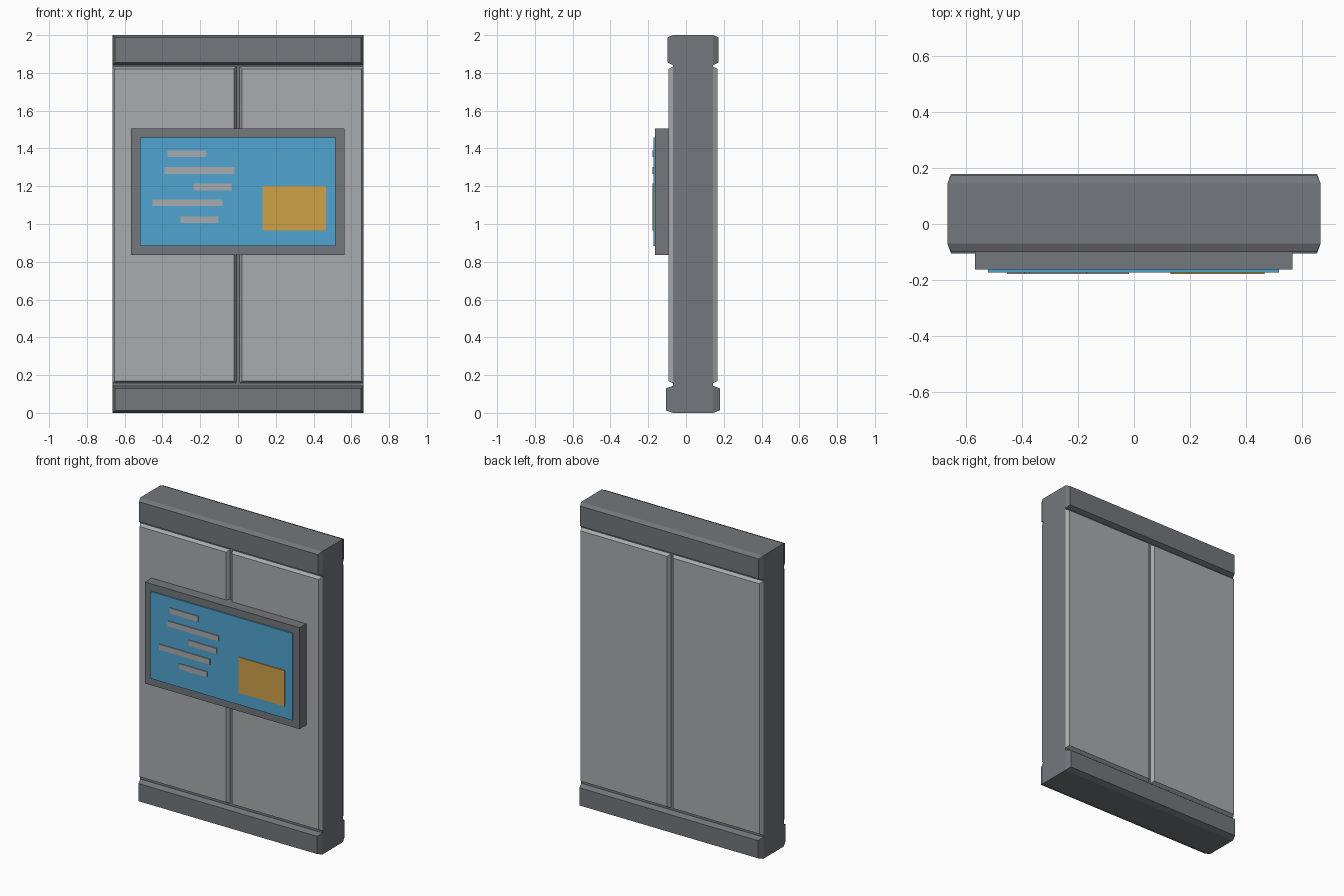
import bpy, bmesh

if "Cube" in bpy.data.objects:
    bpy.data.objects.remove(bpy.data.objects["Cube"])


def material(name, r, g, b):
    m = bpy.data.materials.new(name)
    lin = [((c / 255 + 0.055) / 1.055) ** 2.4 for c in (r, g, b)]
    m.diffuse_color = (*lin, 1)
    m.use_nodes = True
    m.node_tree.nodes["Principled BSDF"].inputs["Base Color"].default_value = m.diffuse_color
    return m


DARK = material("dark grey", 115, 119, 124)
LIGHT = material("light grey", 169, 172, 175)
BLUE = material("screen blue", 80, 165, 209)
AMBER = material("amber", 207, 162, 72)


def slab(name, x, z, y0, y1, mat, inset=0.0):
    """Rectangular slab from depth y0 to y1, its y1 face inset for chamfered edges."""
    bm = bmesh.new()
    rings = []
    for y, d in ((y0, 0), (y1, inset)):
        a, b, c, e = x[0] + d, x[1] - d, z[0] + d, z[1] - d
        rings.append([bm.verts.new((px, y, pz)) for px, pz in
                      ((a, c), (b, c), (b, e), (a, e))])
    bm.faces.new(rings[0])
    bm.faces.new(rings[1])
    for i in range(4):
        j = (i + 1) % 4
        bm.faces.new((rings[0][i], rings[0][j], rings[1][j], rings[1][i]))
    bmesh.ops.recalc_face_normals(bm, faces=bm.faces)
    me = bpy.data.meshes.new(name)
    bm.to_mesh(me)
    bm.free()
    me.materials.append(mat)
    ob = bpy.data.objects.new(name, me)
    bpy.context.collection.objects.link(ob)
    return ob


W = 0.665
FRONT, BACK = -0.07, 0.144

# Core block, visible on the sides and in the grooves
slab("core", (-W, W), (0, 2), FRONT, BACK, DARK)

# Chamfered bars and panels on both faces
for side, y, s in (("front", FRONT, -1), ("back", BACK, 1)):
    slab(side + "_top_bar", (-W, W), (1.842, 2), y, y + s * 0.029, DARK, 0.013)
    slab(side + "_bottom_bar", (-W, W), (0, 0.143), y, y + s * 0.035, DARK, 0.013)
    for part, x in (("left", (-W, -0.009)), ("right", (0.009, W))):
        slab(f"{side}_{part}_panel", x, (0.157, 1.833), y, y + s * 0.023, LIGHT, 0.012)

# Screen housing and display
slab("screen_frame", (-0.566, 0.564), (0.836, 1.505), FRONT, -0.163, DARK)
slab("display", (-0.52, 0.517), (0.884, 1.458), -0.163, -0.172, BLUE)
slab("picture_block", (0.13, 0.465), (0.965, 1.2), -0.172, -0.178, AMBER)

# Raised lines on the display
for i, (x0, x1, z) in enumerate(((-0.374, -0.167, 1.372), (-0.39, -0.018, 1.283),
                                 (-0.236, -0.034, 1.196), (-0.453, -0.082, 1.112),
                                 (-0.305, -0.103, 1.023))):
    slab(f"display_line_{i + 1}", (x0, x1), (z - 0.018, z + 0.018), -0.172, -0.178, LIGHT)
